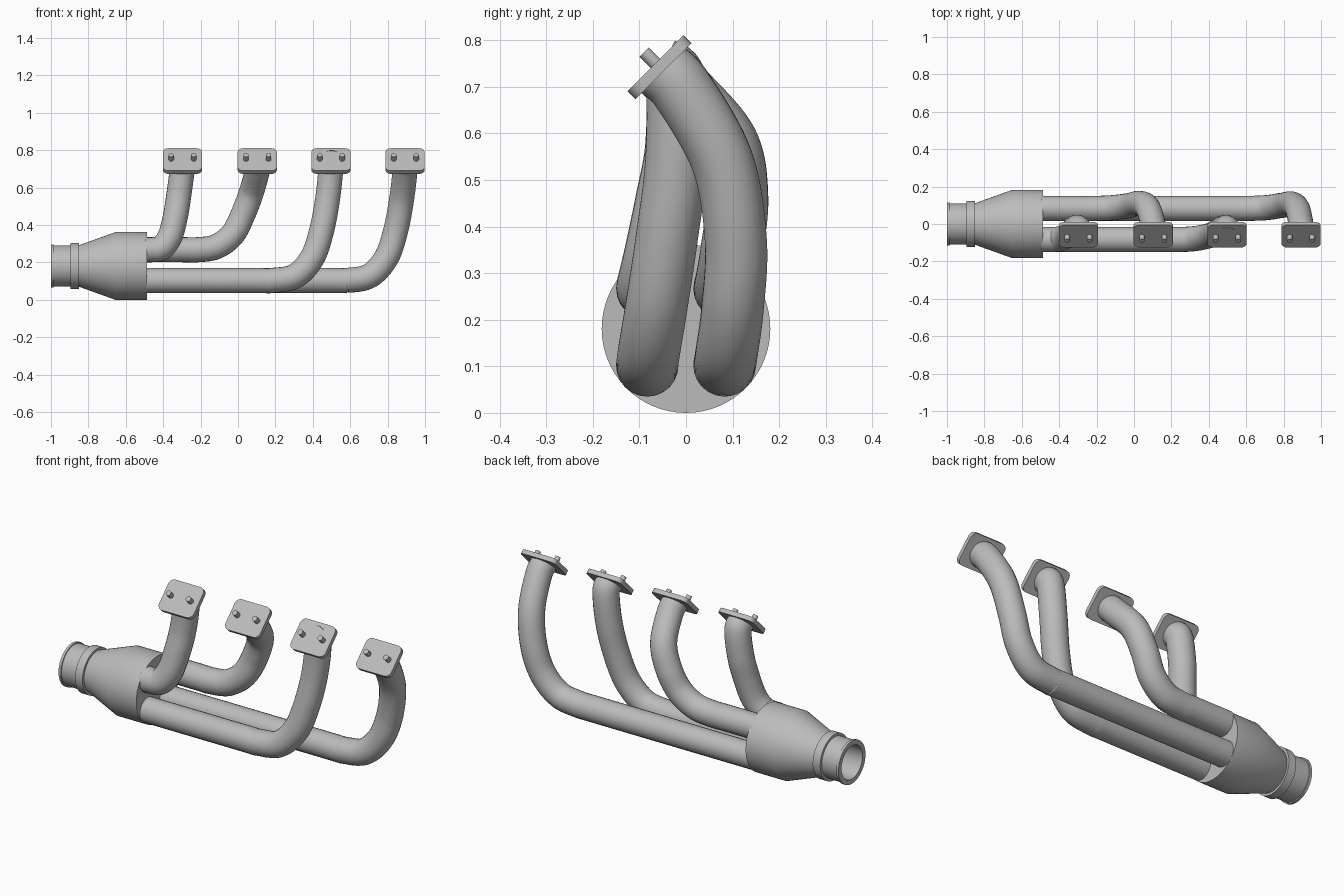
import bpy, bmesh, math
from mathutils import Vector, Matrix

if "Cube" in bpy.data.objects:
    bpy.data.objects.remove(bpy.data.objects["Cube"])

steel = bpy.data.materials.new("grey_steel")
steel.use_nodes = True
steel.diffuse_color = (0.5, 0.5, 0.5, 1)
steel.node_tree.nodes["Principled BSDF"].inputs["Base Color"].default_value = (0.5, 0.5, 0.5, 1)

AXIS_Z = 0.181
PIPE_R = 0.067
OFFSET = 0.083
NORMAL = Vector((0, -1, 1)).normalized()
FLANGE_Y, FLANGE_Z = -0.057, 0.742


def activate(obj):
    bpy.ops.object.select_all(action='DESELECT')
    obj.select_set(True)
    bpy.context.view_layer.objects.active = obj


def finish(name, bm, matrix=Matrix()):
    bmesh.ops.recalc_face_normals(bm, faces=bm.faces)
    mesh = bpy.data.meshes.new(name)
    bm.to_mesh(mesh)
    bm.free()
    mesh.materials.append(steel)
    obj = bpy.data.objects.new(name, mesh)
    obj.matrix_world = matrix
    bpy.context.collection.objects.link(obj)
    activate(obj)
    bpy.ops.object.shade_smooth_by_angle(angle=math.radians(30))
    return obj


def lathe_x(name, profile, steps=64):
    """Revolve (x, radius) points about the collector axis."""
    bm = bmesh.new()
    verts = [bm.verts.new((x, 0, r)) for x, r in profile]
    edges = [bm.edges.new(pair) for pair in zip(verts, verts[1:])]
    bmesh.ops.spin(bm, geom=verts + edges, cent=(0, 0, 0), axis=(1, 0, 0),
                   angle=math.tau, steps=steps)
    bmesh.ops.remove_doubles(bm, verts=bm.verts, dist=0.0001)
    return finish(name, bm, Matrix.Translation((0, 0, AXIS_Z)))


def smooth_path(points, steps=10):
    """Catmull-Rom interpolation through the points."""
    p = [Vector(q) for q in points]
    p = [2 * p[0] - p[1]] + p + [2 * p[-1] - p[-2]]
    path = []
    for a, b, c, d in zip(p, p[1:], p[2:], p[3:]):
        for i in range(steps):
            t = i / steps
            path.append(0.5 * (2 * b + (c - a) * t + (2 * a - 5 * b + 4 * c - d) * t ** 2
                               + (3 * b - a - 3 * c + d) * t ** 3))
    return path + [p[-2]]


def pipe(name, points):
    curve = bpy.data.curves.new(name, 'CURVE')
    curve.dimensions = '3D'
    curve.bevel_depth = PIPE_R
    curve.bevel_resolution = 10
    curve.materials.append(steel)
    path = smooth_path(points)
    spline = curve.splines.new('POLY')
    spline.points.add(len(path) - 1)
    for point, co in zip(spline.points, path):
        point.co = (*co, 1)
    obj = bpy.data.objects.new(name, curve)
    bpy.context.collection.objects.link(obj)
    activate(obj)
    bpy.ops.object.convert(target='MESH')
    bpy.ops.object.shade_smooth_by_angle(angle=math.radians(40))


def flange(name, x):
    """Rounded plate tilted forward."""
    bm = bmesh.new()
    bmesh.ops.create_cube(bm, size=1, matrix=Matrix.Diagonal((0.21, 0.17, 0.024, 1)))
    upright = [e for e in bm.edges
               if abs(e.verts[0].co.z - e.verts[1].co.z) > 0.01]
    bmesh.ops.bevel(bm, geom=upright, offset=0.03, segments=6, affect='EDGES', profile=0.5)
    tilt = Matrix.Translation((x, FLANGE_Y, FLANGE_Z)) @ Matrix.Rotation(math.pi / 4, 4, 'X')
    finish(name, bm, tilt)
    # Pair of studs on the outer face
    for side, sx in (("left", 1), ("right", -1)):
        bm = bmesh.new()
        bmesh.ops.create_cone(bm, cap_ends=True, segments=24, radius1=0.014,
                              radius2=0.014, depth=0.04,
                              matrix=Matrix.Translation((sx * 0.06, 0, 0.026)))
        finish(f"{name}_stud_{side}", bm, tilt)


# Collector: outer shell, outlet bands, open bore and closed inlet plate
lathe_x("collector", [
    (-0.486, 0), (-0.486, 0.181), (-0.655, 0.181), (-0.85, 0.111), (-0.85, 0.124),
    (-0.895, 0.124), (-0.895, 0.11), (-0.986, 0.11), (-0.986, 0.116), (-1, 0.116),
    (-1, 0.09), (-0.84, 0.09), (-0.655, 0.165), (-0.5, 0.165), (-0.5, 0)])

# Bend shapes in the front plane: (x relative to flange, height)
LOW_BEND = [(-0.42, 0.103), (-0.31, 0.104), (-0.19, 0.128), (-0.1, 0.225),
            (-0.05, 0.37), (-0.018, 0.54)]
REAR_HIGH_BEND = [(-0.4, 0.268), (-0.32, 0.268), (-0.22, 0.284), (-0.132, 0.35),
                  (-0.075, 0.46), (-0.03, 0.58)]
FRONT_HIGH_BEND = [(-0.165, 0.268), (-0.112, 0.278), (-0.066, 0.34),
                   (-0.037, 0.45), (-0.018, 0.57)]

# Depth along each bend, from the collector to just below the flange
REAR_LOW_Y = [OFFSET, OFFSET, 0.087, 0.1, 0.107, 0.078]
REAR_HIGH_Y = [OFFSET, OFFSET, 0.087, 0.098, 0.11, 0.088]
FRONT_LOW_Y = [-OFFSET, -OFFSET, -0.08, -0.064, -0.042, -0.021]
FRONT_HIGH_Y = [-OFFSET, -0.081, -0.066, -0.043, -0.021]

runners = [
    ("front_upper", -0.297, FRONT_HIGH_BEND, FRONT_HIGH_Y, 0.03),
    ("rear_upper", 0.103, REAR_HIGH_BEND, REAR_HIGH_Y, 0.05),
    ("front_lower", 0.497, LOW_BEND, FRONT_LOW_Y, 0.03),
    ("rear_lower", 0.893, LOW_BEND, REAR_LOW_Y, 0.05),
]

for name, x, bend, depth, lead in runners:
    points = [(-0.495, depth[0], bend[0][1])]
    points += [(x + dx, y, z) for (dx, z), y in zip(bend, depth)]
    end = Vector((x, FLANGE_Y, FLANGE_Z))
    points += [end - NORMAL * (lead + 0.02), end]
    pipe(f"{name}_pipe", points)
    flange(f"{name}_flange", x)
